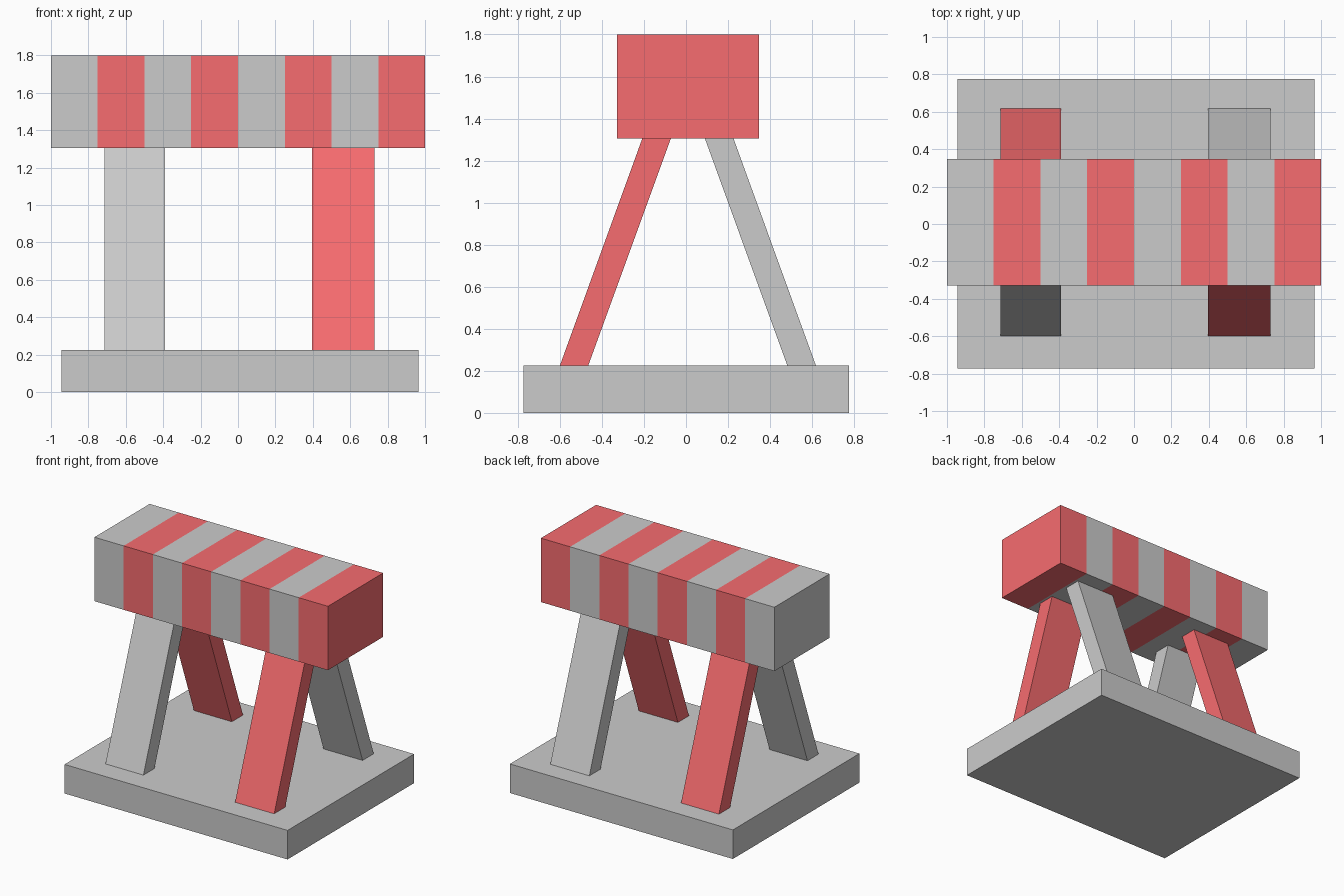
import bpy, bmesh

if "Cube" in bpy.data.objects:
    bpy.data.objects.remove(bpy.data.objects["Cube"])

red = bpy.data.materials.new("red_paint")
red.diffuse_color = (0.93, 0.15, 0.16, 1)
red.use_nodes = True
red.node_tree.nodes["Principled BSDF"].inputs["Base Color"].default_value = red.diffuse_color


def loft(name, rings, mats, stripes=None):
    """Closed solid through a row of four-cornered rings."""
    bm = bmesh.new()
    loops = [[bm.verts.new(p) for p in ring] for ring in rings]
    caps = [bm.faces.new(loops[0]), bm.faces.new(loops[-1])]
    last = len(loops) - 2
    for i, (a, b) in enumerate(zip(loops, loops[1:])):
        faces = [bm.faces.new((a[k], a[(k + 1) % 4], b[(k + 1) % 4], b[k]))
                 for k in range(4)]
        if i == 0:
            faces.append(caps[0])
        if i == last:
            faces.append(caps[1])
        for f in faces:
            f.material_index = stripes[i] if stripes else 0
    bmesh.ops.recalc_face_normals(bm, faces=bm.faces)
    mesh = bpy.data.meshes.new(name)
    bm.to_mesh(mesh)
    bm.free()
    for m in mats:
        mesh.materials.append(m)
    obj = bpy.data.objects.new(name, mesh)
    bpy.context.collection.objects.link(obj)
    return obj


def ring_x(x, y0, y1, z0, z1):
    return [(x, y0, z0), (x, y1, z0), (x, y1, z1), (x, y0, z1)]


def ring_z(z, x0, x1, y0, y1):
    return [(x0, y0, z), (x1, y0, z), (x1, y1, z), (x0, y1, z)]


BASE_TOP, BEAM_BOTTOM = 0.225, 1.305

# Base slab
loft("base", [ring_z(z, -0.945, 0.965, -0.772, 0.776) for z in (0, BASE_TOP)], [])

# Striped beam, alternating grey and red
loft("striped_beam",
     [ring_x(-1 + 0.25 * i, -0.328, 0.347, BEAM_BOTTOM, 1.8) for i in range(9)],
     [None, red], [i % 2 for i in range(8)])

# Four slanted legs, colours swapped diagonally
for side, x0, x1 in (("left", -0.715, -0.39), ("right", 0.395, 0.73)):
    for end, foot, head in (("front", (-0.6, -0.465), (-0.208, -0.072)),
                            ("back", (0.482, 0.618), (0.09, 0.226))):
        is_red = (side == "right") == (end == "front")
        loft(f"{end}_{side}_leg",
             [ring_z(BASE_TOP, x0, x1, *foot), ring_z(BEAM_BOTTOM, x0, x1, *head)],
             [red] if is_red else [])
